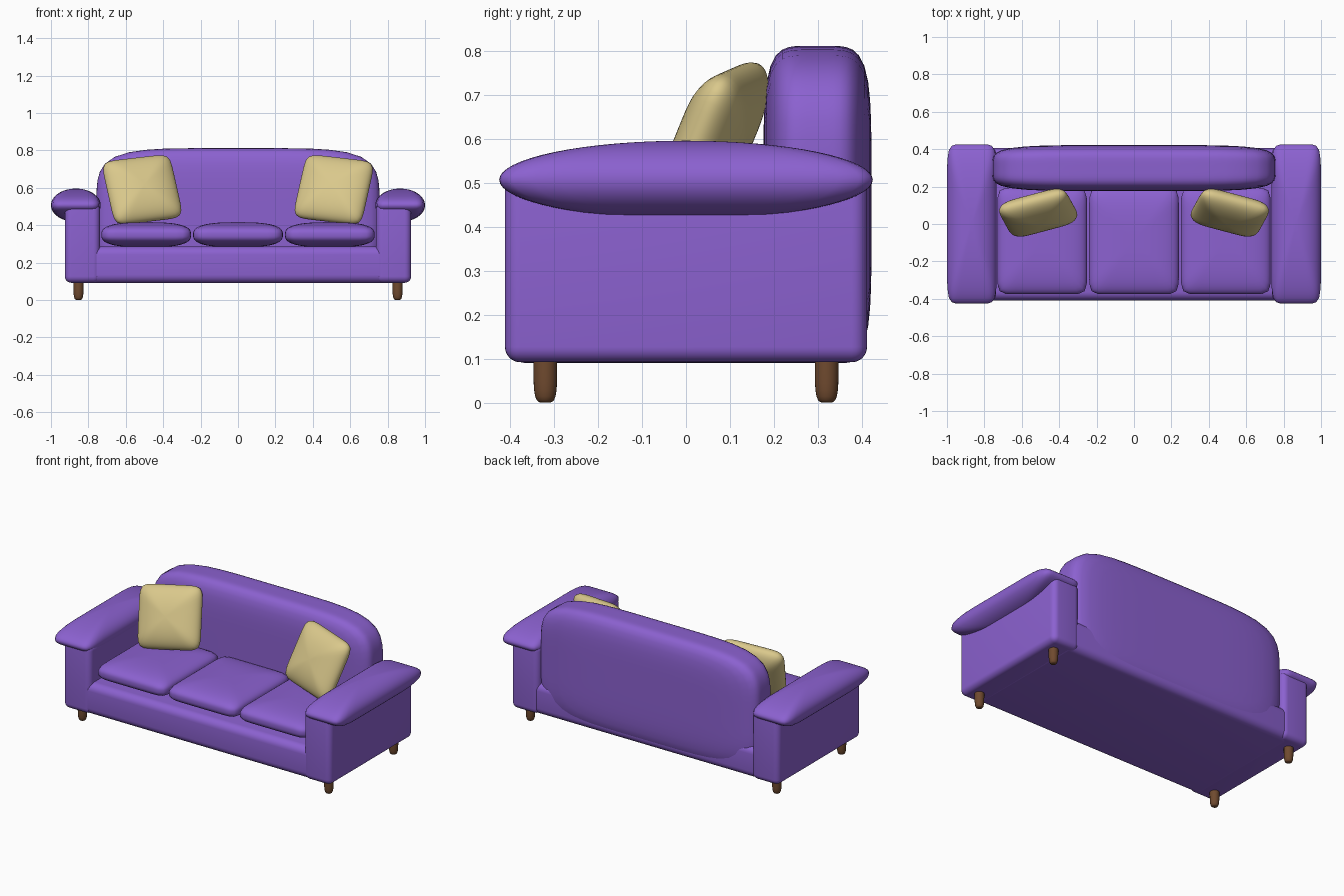
import bpy, bmesh, math
from mathutils import Matrix, Vector

if "Cube" in bpy.data.objects:
    bpy.data.objects.remove(bpy.data.objects["Cube"])


def material(name, rgb):
    m = bpy.data.materials.new(name)
    m.diffuse_color = (*rgb, 1)
    m.use_nodes = True
    m.node_tree.nodes["Principled BSDF"].inputs["Base Color"].default_value = m.diffuse_color
    return m


PURPLE = material("purple fabric", (0.26, 0.12, 0.63))
GOLD = material("pale gold fabric", (0.70, 0.58, 0.26))
WOOD = material("brown wood", (0.16, 0.068, 0.028))


def finish(name, bm, mat, matrix):
    bmesh.ops.recalc_face_normals(bm, faces=bm.faces)
    for f in bm.faces:
        f.smooth = True
    me = bpy.data.meshes.new(name)
    bm.to_mesh(me)
    bm.free()
    me.materials.append(mat)
    ob = bpy.data.objects.new(name, me)
    ob.matrix_world = matrix
    bpy.context.collection.objects.link(ob)
    return ob


def super_point(a, n):
    c, s = math.cos(a), math.sin(a)
    k = (abs(c) ** n + abs(s) ** n) ** (-1 / n)
    return c * k, s * k


def puff(name, loc, half, n, m, mat, flat='z', rot=None, seg=64, rings=32):
    """Padded shape: rounded outline (power n) swelling along the flat axis (power m)."""
    bm = bmesh.new()

    def vert(u, v, w):
        p = (u, v, w) if flat == 'z' else (u, w, v)
        return bm.verts.new([a * b for a, b in zip(p, half)])

    loops = []
    for i in range(1, rings):
        r, w = super_point(-math.pi / 2 + math.pi * i / rings, m)
        ring = [super_point(2 * math.pi * j / seg, n) for j in range(seg)]
        loops.append([vert(u * r, v * r, w) for u, v in ring])
    low, high = vert(0, 0, -1), vert(0, 0, 1)
    for j in range(seg):
        k = (j + 1) % seg
        bm.faces.new((low, loops[0][k], loops[0][j]))
        bm.faces.new((high, loops[-1][j], loops[-1][k]))
        for a, b in zip(loops, loops[1:]):
            bm.faces.new((a[j], a[k], b[k], b[j]))
    return finish(name, bm, mat, Matrix.Translation(loc) @ (rot or Matrix()))


def rounded_box(name, lo, hi, radius, mat):
    lo, hi = Vector(lo), Vector(hi)
    bm = bmesh.new()
    bmesh.ops.create_cube(bm, size=1)
    bmesh.ops.scale(bm, vec=hi - lo, verts=bm.verts)
    bmesh.ops.bevel(bm, geom=bm.edges[:], offset=radius, segments=6,
                    profile=0.5, affect='EDGES')
    return finish(name, bm, mat, Matrix.Translation((lo + hi) / 2))


# base and backrest
rounded_box("base", (-0.82, -0.408, 0.09), (0.82, 0.405, 0.287), 0.045, PURPLE)
puff("backrest", (0, 0.299, 0.452), (0.757, 0.123, 0.36), 5, 5, PURPLE, flat='y')

# three seat cushions
for i in (-1, 0, 1):
    puff("seat_cushion", (0.491 * i, -0.09, 0.349), (0.24, 0.285, 0.067),
         12, 2.8, PURPLE)

for s in (-1, 1):
    # arm body and its overhanging pad
    x0, x1 = sorted((s * 0.738, s * 0.926))
    rounded_box("arm", (x0, -0.412, 0.092), (x1, 0.412, 0.52), 0.035, PURPLE)
    puff("arm_pad", (s * 0.867, 0, 0.507), (0.133, 0.425, 0.089), 9, 2, PURPLE)

    # round-ended legs
    for y in (-0.32, 0.32):
        puff("leg", (s * 0.853, y, 0.1), (0.027, 0.027, 0.1), 2, 4.5, WOOD,
             seg=24, rings=24)

    # leaning throw pillow
    rot = (Matrix.Rotation(math.radians(-12 * s), 4, 'Z')
           @ Matrix.Rotation(math.radians(-24), 4, 'X')
           @ Matrix.Rotation(math.radians(7 * s), 4, 'Y'))
    puff("throw_pillow", (s * 0.512, 0.06, 0.59), (0.19, 0.078, 0.185),
         8, 2, GOLD, flat='y', rot=rot)
